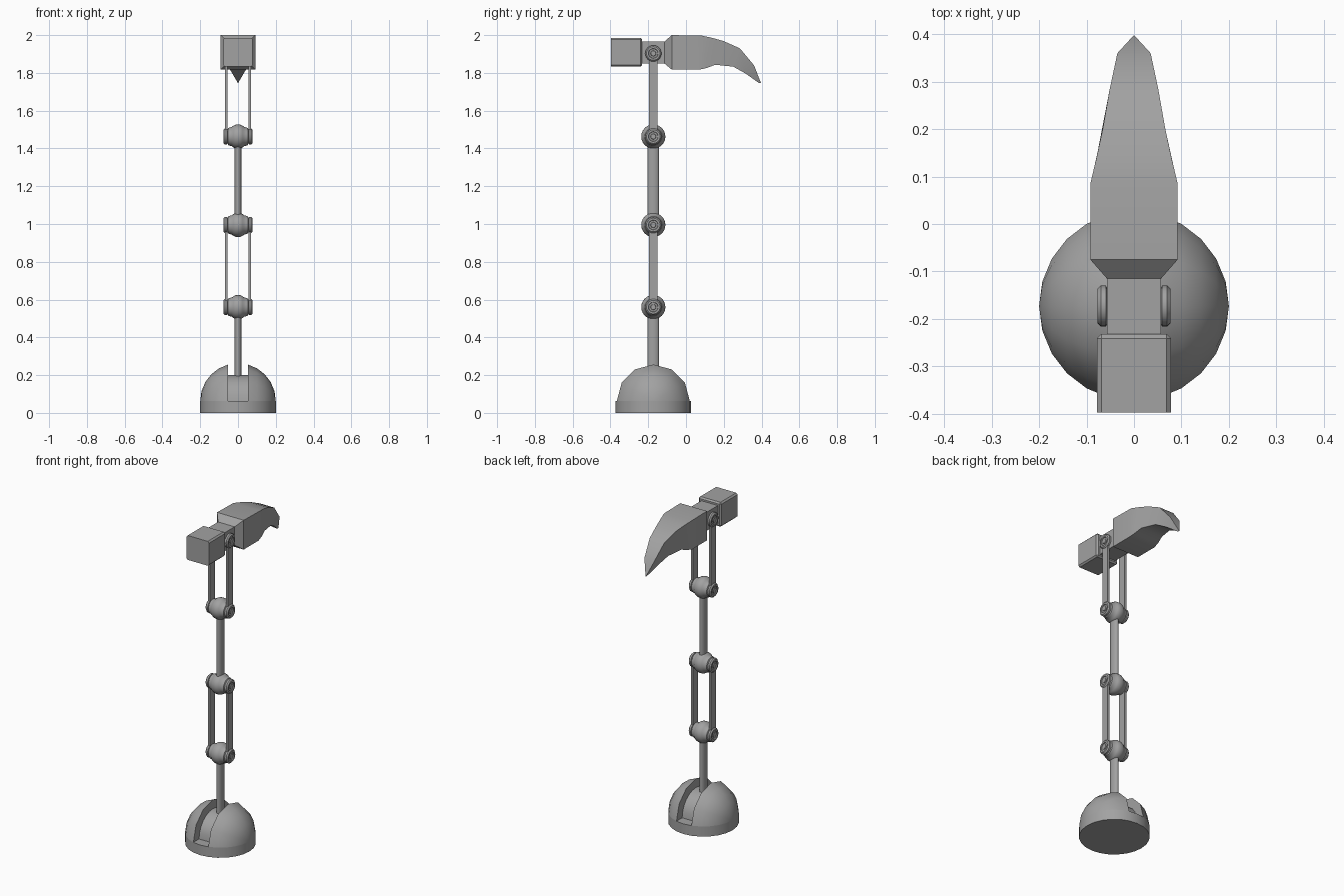
import bpy, bmesh, math
from mathutils import Vector

if "Cube" in bpy.data.objects:
    bpy.data.objects.remove(bpy.data.objects["Cube"])

CY = -0.173          # y of the arm axis
grey = bpy.data.materials.new("grey_metal")
grey.diffuse_color = (0.36, 0.36, 0.36, 1)
grey.use_nodes = True
grey.node_tree.nodes["Principled BSDF"].inputs["Base Color"].default_value = grey.diffuse_color


def finish(name, bm, angle=35):
    bmesh.ops.remove_doubles(bm, verts=bm.verts, dist=1e-5)
    bmesh.ops.recalc_face_normals(bm, faces=bm.faces)
    me = bpy.data.meshes.new(name)
    bm.to_mesh(me)
    bm.free()
    ob = bpy.data.objects.new(name, me)
    bpy.context.collection.objects.link(ob)
    me.materials.append(grey)
    bpy.ops.object.select_all(action='DESELECT')
    ob.select_set(True)
    bpy.context.view_layer.objects.active = ob
    bpy.ops.object.shade_smooth_by_angle(angle=math.radians(angle))
    return ob


def lathe_x(name, profile, z, segs=24, half=False, angle=35):
    """Revolve (x, radius) points about a line parallel to x."""
    bm = bmesh.new()
    vs = [bm.verts.new((x, CY + r, z)) for x, r in profile]
    es = [bm.edges.new(p) for p in zip(vs, vs[1:])]
    bmesh.ops.spin(bm, geom=vs + es, cent=(0, CY, z), axis=(1, 0, 0),
                   angle=math.pi if half else math.tau,
                   steps=segs // 2 if half else segs)
    bmesh.ops.remove_doubles(bm, verts=bm.verts, dist=1e-5)
    return finish(name, bm, angle)


def box(name, x0, x1, y0, y1, z0, z1, bevel=0, keep_front=False):
    bm = bmesh.new()
    bmesh.ops.create_cube(bm, size=1)
    for v in bm.verts:
        v.co = Vector(((x0 + x1) / 2 + v.co.x * (x1 - x0),
                       (y0 + y1) / 2 + v.co.y * (y1 - y0),
                       (z0 + z1) / 2 + v.co.z * (z1 - z0)))
    if bevel:
        edges = [e for e in bm.edges
                 if not (keep_front and all(v.co.y < y0 + 1e-4 for v in e.verts))]
        bmesh.ops.bevel(bm, geom=edges, offset=bevel, segments=1, affect='EDGES')
    return finish(name, bm, 20)


def rod(name, z0, z1):
    """Oval centre rod."""
    bm = bmesh.new()
    bmesh.ops.create_cone(bm, cap_ends=True, segments=20, radius1=1, radius2=1, depth=1)
    for v in bm.verts:
        v.co = Vector((v.co.x * 0.018, CY + v.co.y * 0.031,
                       (z0 + z1) / 2 + v.co.z * (z1 - z0)))
    return finish(name, bm)


# Base: low drum, two dome halves and the curved floor of the slot between them
BZ = 0.063
bm = bmesh.new()
bmesh.ops.create_cone(bm, cap_ends=True, segments=24, radius1=0.2, radius2=0.2, depth=BZ)
for v in bm.verts:
    v.co += Vector((0, CY, BZ / 2))
finish("base_drum", bm)
dome = [(0.2 * math.sin(math.radians(a)), 0.2 * math.cos(math.radians(a)))
        for a in range(15, 91, 15)]
for side, s in (("right", 1), ("left", -1)):
    pts = [(s * dome[0][0], 0)] + [(s * x, r) for x, r in dome]
    lathe_x("base_dome_" + side, pts, BZ, 12, True, 40)
lathe_x("slot_floor", [(-0.053, 0), (-0.053, 0.137), (0.053, 0.137), (0.053, 0)],
        BZ, 24, True)

# Centre rods and paired side bars
rod("lower_rod", 0.18, 0.56)
rod("upper_rod", 1.0, 1.46)
for name, z0, z1 in (("lower", 0.56, 1.0), ("upper", 1.46, 1.9)):
    for s in (1, -1):
        box(name + "_bar_" + ("right" if s > 0 else "left"),
            s * 0.062 - 0.007, s * 0.062 + 0.007, CY - 0.023, CY + 0.023, z0, z1)

# Ball joints with a ringed cap at each end
cap = [(0.056, 0.036), (0.059, 0.043), (0.070, 0.043), (0.077, 0.036), (0.077, 0.026),
       (0.072, 0.024), (0.072, 0.015), (0.076, 0.013), (0.076, 0)]
ball = [(0, 0.064), (0.012, 0.063), (0.024, 0.058), (0.032, 0.051), (0.042, 0.049),
        (0.052, 0.045)]
for name, z in (("lower", 0.56), ("middle", 0.995), ("upper", 1.463)):
    right = ball + cap
    lathe_x(name + "_joint", [(-x, r) for x, r in right[:0:-1]] + right, z)

# Head: pivot block, pivot caps, striking block
box("pivot_block", -0.057, 0.057, -0.24, -0.11, 1.85, 1.965)
for s in (1, -1):
    lathe_x("pivot_cap_" + ("right" if s > 0 else "left"),
            [(s * 0.05, 0)] + [(s * x, r) for x, r in cap], 1.903)
box("striking_block", -0.078, 0.078, -0.397, -0.232, 1.833, 1.985, 0.009, True)

# Curved claw lofted from (top y, top z, top half width, bottom y, z, half width)
sections = [(-0.115, 1.965, 0.057, -0.115, 1.85, 0.057),
            (-0.075, 2.0, 0.092, -0.075, 1.817, 0.092),
            (0.085, 1.997, 0.092, 0.07, 1.817, 0.092),
            (0.14, 1.985, 0.079, 0.11, 1.826, 0.086),
            (0.2, 1.968, 0.066, 0.155, 1.843, 0.076),
            (0.285, 1.93, 0.051, 0.25, 1.833, 0.052),
            (0.36, 1.84, 0.035, 0.315, 1.797, 0.03),
            (0.397, 1.747, 0.001, 0.385, 1.747, 0.001)]
bm = bmesh.new()
rings = [[bm.verts.new(c) for c in ((-wt, yt, zt), (wt, yt, zt), (wb, yb, zb), (-wb, yb, zb))]
         for yt, zt, wt, yb, zb, wb in sections]
for a, b in zip(rings, rings[1:]):
    for i in range(4):
        j = (i + 1) % 4
        bm.faces.new((a[i], a[j], b[j], b[i]))
bm.faces.new(rings[0])
bm.faces.new(rings[-1])
finish("claw", bm, 30)
